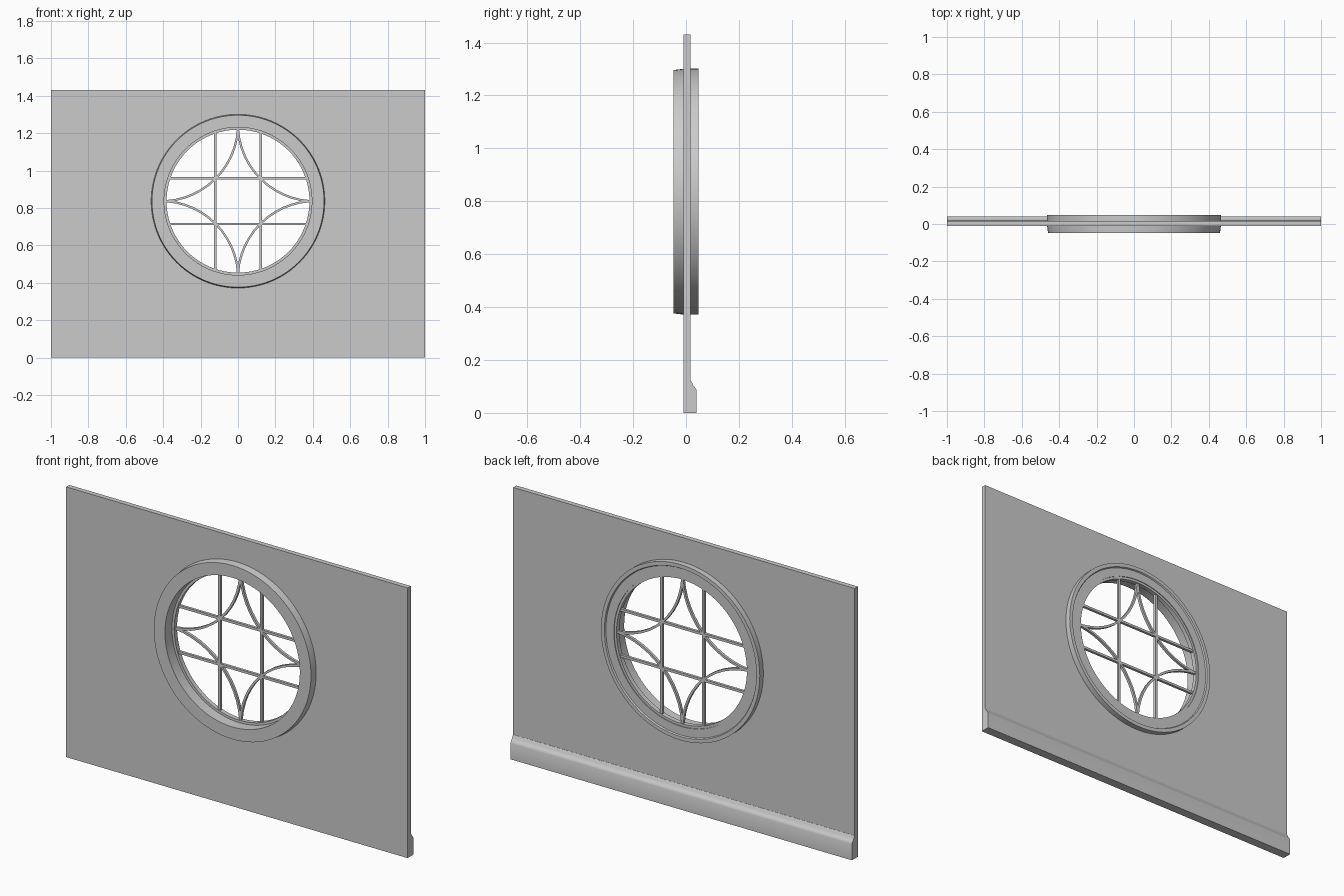
import bpy, bmesh
from math import cos, sin, pi, radians, atan2, hypot, sqrt

if "Cube" in bpy.data.objects:
    bpy.data.objects.remove(bpy.data.objects["Cube"])

CZ = 0.836             # height of the round window centre
WALL_Y = (-0.0095, 0.017)


def finish(name, bm, smooth=True):
    bmesh.ops.recalc_face_normals(bm, faces=bm.faces)
    me = bpy.data.meshes.new(name)
    bm.to_mesh(me)
    bm.free()
    ob = bpy.data.objects.new(name, me)
    bpy.context.collection.objects.link(ob)
    if smooth:
        bpy.ops.object.select_all(action='DESELECT')
        ob.select_set(True)
        bpy.context.view_layer.objects.active = ob
        bpy.ops.object.shade_smooth_by_angle(angle=radians(30))
    return ob


def sweep(name, profile, cx, cz, a0=0.0, a1=2 * pi, n=96):
    """Turn a closed (radius, y) profile about a y axis, fully or partly."""
    bm = bmesh.new()
    full = abs(a1 - a0 - 2 * pi) < 1e-6
    rings = []
    for i in range(n if full else n + 1):
        a = a0 + (a1 - a0) * i / n
        rings.append([bm.verts.new((cx + r * cos(a), y, cz + r * sin(a))) for r, y in profile])
    m = len(profile)
    for i in range(n):
        p, q = rings[i], rings[(i + 1) % len(rings)]
        for j in range(m):
            k = (j + 1) % m
            bm.faces.new((p[j], p[k], q[k], q[j]))
    if not full:
        bm.faces.new(rings[0])
        bm.faces.new(rings[-1])
    return finish(name, bm)


def box(name, centre, size):
    bm = bmesh.new()
    bmesh.ops.create_cube(bm, size=1)
    bmesh.ops.scale(bm, vec=size, verts=bm.verts)
    bmesh.ops.translate(bm, vec=centre, verts=bm.verts)
    return finish(name, bm, False)


# Wall panel with a round opening
cu = bpy.data.curves.new("wall", 'CURVE')
cu.dimensions = '2D'
cu.fill_mode = 'BOTH'
cu.extrude = (WALL_Y[1] - WALL_Y[0]) / 2
hole = [(0.42 * cos(2 * pi * i / 64), CZ + 0.42 * sin(2 * pi * i / 64)) for i in range(64)]
for pts in ([(-1, 0), (1, 0), (1, 1.43), (-1, 1.43)], hole):
    sp = cu.splines.new('POLY')
    sp.points.add(len(pts) - 1)
    for p, (x, z) in zip(sp.points, pts):
        p.co = (x, z, 0, 1)
    sp.use_cyclic_u = True
wall = bpy.data.objects.new("wall", cu)
wall.rotation_euler.x = pi / 2
wall.location.y = sum(WALL_Y) / 2
bpy.context.collection.objects.link(wall)
bpy.ops.object.select_all(action='DESELECT')
wall.select_set(True)
bpy.context.view_layer.objects.active = wall
bpy.ops.object.convert(target='MESH')
bpy.ops.object.shade_flat()

# Skirting board along the back
prof = [(0.010, 0), (0.040, 0), (0.040, 0.085), (0.037, 0.092), (0.032, 0.099),
        (0.026, 0.105), (0.024, 0.112), (0.018, 0.122), (0.010, 0.122)]
bm = bmesh.new()
ends = [[bm.verts.new((x, y, z)) for y, z in prof] for x in (-1, 1)]
for e in ends:
    bm.faces.new(e)
for j in range(len(prof)):
    k = (j + 1) % len(prof)
    bm.faces.new((ends[0][j], ends[0][k], ends[1][k], ends[1][j]))
finish("skirting_board", bm)

# Round window casing: plain at the front, raised lip at the back
sweep("window_casing", [(0.395, -0.047), (0.460, -0.047), (0.465, -0.005), (0.465, 0.047),
                        (0.445, 0.047), (0.441, 0.040), (0.395, 0.040)], 0, CZ)

# Thin sash ring inside the casing
sweep("window_sash", [(0.382, 0.012), (0.400, 0.012), (0.400, 0.036), (0.382, 0.036)], 0, CZ)

# Straight glazing bars, two each way
B, W, D, MY = 0.122, 0.013, 0.014, 0.025
L = 2 * sqrt(0.388 ** 2 - B ** 2)
for i, s in enumerate((-1, 1)):
    box(f"vertical_bar_{i}", (s * B, MY, CZ), (W, D, L))
    box(f"horizontal_bar_{i}", (0, MY, CZ + s * B), (L, D, W))

# Four curved bars forming the star
C, TIP = 0.413, 0.384
R = hypot(C, C - TIP)
spread = pi / 4 - atan2(C - TIP, C)
h = W * 0.45
arc = [(R - h, MY - D / 2), (R + h, MY - D / 2), (R + h, MY + D / 2), (R - h, MY + D / 2)]
for k in range(4):
    d = pi / 4 + k * pi / 2
    sweep(f"star_bar_{k}", arc, C * sqrt(2) * cos(d), CZ + C * sqrt(2) * sin(d),
          d + pi - spread, d + pi + spread, 12)
